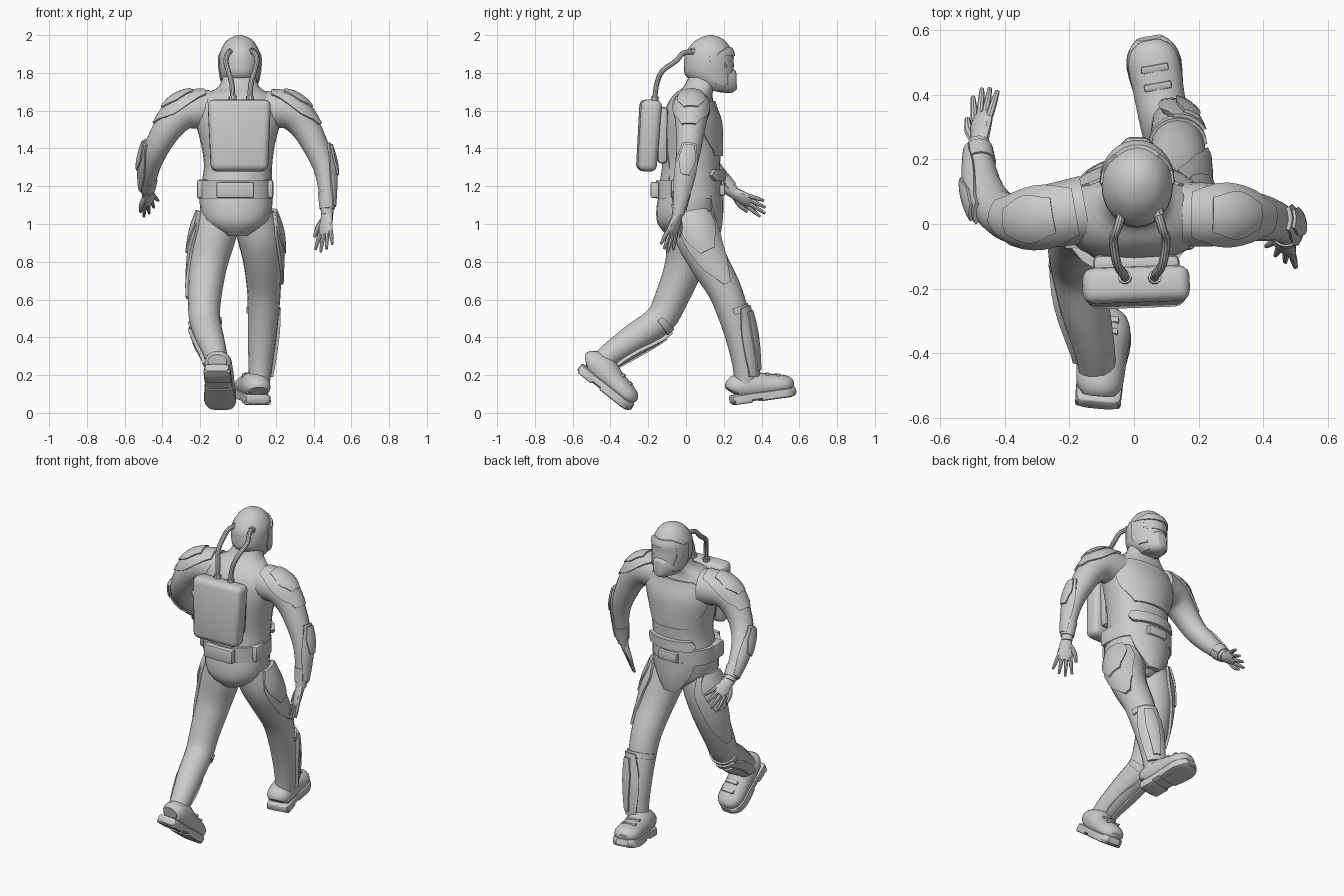
import bpy, bmesh
from math import sin, cos, pi, radians, copysign
from mathutils import Vector, Matrix

cube = bpy.data.objects.get("Cube")
if cube:
    bpy.data.objects.remove(cube)

X, Y, Z = Vector((1, 0, 0)), Vector((0, 1, 0)), Vector((0, 0, 1))
HERE = Matrix()


def finish(name, bm, at=HERE):
    bmesh.ops.recalc_face_normals(bm, faces=bm.faces)
    bm.transform(at)
    mesh = bpy.data.meshes.new(name)
    bm.to_mesh(mesh)
    bm.free()
    obj = bpy.data.objects.new(name, mesh)
    bpy.context.collection.objects.link(obj)
    bpy.ops.object.select_all(action='DESELECT')
    obj.select_set(True)
    bpy.context.view_layer.objects.active = obj
    bpy.ops.object.shade_smooth_by_angle(angle=radians(35))


def spline(pts, t):
    """Smooth interpolation through a list of (x, y, z, radius...) points."""
    last = len(pts) - 1
    t = min(max(t, 0), last)
    i = min(int(t), last - 1)
    f = t - i
    quad = [pts[min(max(i + k, 0), last)] for k in (-1, 0, 1, 2)]
    return [b + f * (c - a + f * (2 * a - 5 * b + 4 * c - d + f * (3 * (b - c) + d - a))) / 2
            for a, b, c, d in zip(*quad)]


def frame(pts, t, ref, flat):
    p = spline(pts, t)
    tan = Z if flat else (Vector(spline(pts, t + .3)[:3]) - Vector(spline(pts, t - .3)[:3])).normalized()
    u = (ref - ref.dot(tan) * tan).normalized()
    return Vector(p[:3]), u, tan.cross(u), p[3], p[-1]


def loft(bm, rings):
    rows = [[bm.verts.new(co) for co in ring] for ring in rings]
    n = len(rows[0])
    for a, b in zip(rows, rows[1:]):
        for k in range(n):
            bm.faces.new((a[k], a[(k + 1) % n], b[(k + 1) % n], b[k]))
    bm.faces.new(rows[0])
    bm.faces.new(rows[-1])


def add_tube(bm, pts, ref, flat=False, sides=16, square=1.0, fine=3):
    rings = []
    for s in range((len(pts) - 1) * fine + 1):
        c, u, v, a, b = frame(pts, s / fine, ref, flat)
        ring = []
        for k in range(sides):
            co, si = cos(2 * pi * k / sides), sin(2 * pi * k / sides)
            ring.append(c + u * a * copysign(abs(co) ** square, co) + v * b * copysign(abs(si) ** square, si))
        rings.append(ring)
    loft(bm, rings)


def tube(name, pts, ref, at=HERE, **options):
    bm = bmesh.new()
    add_tube(bm, pts, ref, **options)
    finish(name, bm, at)


def plate(name, pts, ref, start, end, widths, gap=.016, thick=.03, turn=0.0, flat=False, rows=9, cols=10):
    """Armour shell wrapped round part of a body tube; widths are half angles along it."""
    rings = []
    for r in range(rows):
        f = r / (rows - 1)
        c, u, v, a, b = frame(pts, start + f * (end - start), ref, flat)
        half = spline([(w,) for w in widths], f * (len(widths) - 1))[0]
        angles = [turn + half * (2 * k / (cols - 1) - 1) for k in range(cols)]
        outer = [c + u * (a + gap) * cos(q) + v * (b + gap) * sin(q) for q in angles]
        g = gap - thick
        inner = [c + u * (a + g) * cos(q) + v * (b + g) * sin(q) for q in reversed(angles)]
        rings.append(outer + inner)
    bm = bmesh.new()
    loft(bm, rings)
    finish(name, bm)


def box(name, centre, size, bevel=.01, at=HERE, taper=1.0, segments=2):
    bm = bmesh.new()
    bmesh.ops.create_cube(bm, size=1)
    for v in bm.verts:
        k = taper if v.co.z < 0 else 1
        v.co = Vector((v.co.x * size[0] * k, v.co.y * size[1] * k, v.co.z * size[2]))
    bmesh.ops.bevel(bm, geom=bm.edges[:], offset=bevel, segments=segments, profile=.5, affect='EDGES')
    finish(name, bm, at @ Matrix.Translation(centre))


# Torso, with the neck on top
torso = [(-.01, .0, .94, .1, .07), (-.01, .0, 1.0, .15, .16), (-.01, .005, 1.08, .162, .19),
         (-.01, .02, 1.18, .16, .19), (0, .03, 1.3, .15, .18), (0, .03, 1.42, .155, .195),
         (0, .03, 1.54, .15, .225), (0, .025, 1.63, .125, .22), (0, .04, 1.69, .1, .165),
         (.005, .075, 1.73, .085, .105), (.01, .11, 1.82, .08, .08)]
tube("torso", torso, Y, flat=True, sides=24, square=.9)
plate("chest_plate", torso, Y, 4.5, 7.3, (.7, 1.15, 1.1, .7), gap=.012, flat=True, rows=12, cols=16)
plate("belly_plate", torso, Y, 3.4, 3.9, (.75, .9, .8), gap=.03, flat=True, cols=14)
plate("lower_back_plate", torso, -Y, 3.3, 5, (.8, .7, .6), gap=.008, flat=True, cols=14)

# Groin plate hanging from the belt
apron = [(-.01, .03, .95, .145, .12), (-.01, .03, 1.0, .155, .14),
         (-.01, .025, 1.07, .165, .17), (-.01, .02, 1.15, .17, .19)]
plate("groin_plate", apron, Y, 0, 3, (.35, .6, .8, .9), gap=.008, flat=True, cols=14)

# Belt and pouches
belt = [(-.015, .015, z, .175, .2) for z in (1.135, 1.15, 1.215, 1.23)]
tube("belt", belt, Y, flat=True, sides=24, square=.9, fine=1)
box("belt_back_box", (-.015, -.165, 1.18), (.2, .045, .085))
box("belt_buckle", (-.01, .19, 1.18), (.13, .035, .06))
for side, s in (("left", 1), ("right", -1)):
    box(side + "_belt_pouch", (-.015 + s * .17, -.03, 1.185), (.065, .1, .1), .014)

# Helmet, visor and mask
head = [(.01, .175, 1.705, .06, .06), (.01, .155, 1.74, .1, .09), (.01, .125, 1.79, .13, .104),
        (.01, .12, 1.85, .13, .111), (.01, .123, 1.91, .124, .105), (.01, .127, 1.965, .085, .075),
        (.01, .13, 1.99, .045, .04), (.01, .13, 2.0, .01, .01)]
tube("helmet", head, Y, flat=True, sides=24)
plate("brow_guard", head, Y, 3.65, 4.4, (1.3, 1.1, .7), gap=.01, flat=True, cols=14)
plate("visor", head, Y, 2.7, 3.6, (.75, .9, .9), gap=.003, thick=.012, flat=True, cols=14)
for side, s in (("left", -1), ("right", 1)):
    plate(side + "_cheek_guard", head, Y, 1, 3.8, (.3, .4, .3, .35), gap=.006, turn=s * 1.2, flat=True)
muzzle = [(.01, .15, 1.765, .06, .09), (.01, .2, 1.76, .065, .078),
          (.01, .24, 1.758, .064, .056), (.01, .262, 1.757, .052, .036), (.01, .268, 1.757, .04, .025)]
tube("face_mask", muzzle, Z, square=.8)

# Backpack and air hoses
pack = (Matrix.Translation((.007, -.198, 1.468)) @ Matrix.Rotation(radians(2), 4, 'Z')
        @ Matrix.Rotation(radians(-4), 4, 'X'))
box("backpack", (0, 0, 0), (.335, .112, .38), .034, pack, taper=.9, segments=3)
box("backpack_mount", (.007, -.125, 1.47), (.27, .06, .3), .02, taper=.9)
for side, s in (("left", 1), ("right", -1)):
    def across(reach):
        return .018 + s * reach
    hose = [(across(.045), -.168, 1.64, .014), (across(.05), -.155, 1.74, .014),
            (across(.07), -.125, 1.81, .014), (across(.082), -.05, 1.865, .014),
            (across(.07), -.015, 1.905, .014), (across(.05), .05, 1.912, .014)]
    tube(side + "_air_hose", hose, X, sides=10)
    for part, (a, b) in (("lower", hose[:2]), ("upper", hose[:-3:-1])):
        ends = [a[:3] + (.021,), [p + .35 * (q - p) for p, q in zip(a[:3], b[:3])] + [.021]]
        tube(f"{side}_{part}_hose_socket", ends, X, sides=10, fine=1)

# Arms with shoulder pads and forearm guards
arms = {
    "left": [(.15, .03, 1.605, .1), (.27, .028, 1.597, .096), (.35, .025, 1.522, .08), (.412, .015, 1.41, .068),
             (.455, 0, 1.3, .057), (.47, -.02, 1.18, .044), (.472, -.042, 1.05, .032)],
    "right": [(-.15, .045, 1.605, .105), (-.28, .022, 1.597, .096), (-.36, .015, 1.522, .08),
              (-.422, .04, 1.42, .068), (-.46, .1, 1.33, .059), (-.476, .18, 1.24, .046), (-.48, .25, 1.17, .034)]}
for side, path in arms.items():
    out = X if side == "left" else -X
    tube(side + "_arm", path, Y)
    plate(side + "_shoulder_pad", path, Z, .3, 2.3, (.7, 1.25, 1.2, .5), gap=.01)
    plate(side + "_shoulder_cap", path, Z, .7, 1.6, (.5, .75, .4), gap=.017)
    plate(side + "_forearm_guard", path, out, 3.1, 5.6, (.5, 1.0, 1.1, .8), gap=.012)
    plate(side + "_elbow_guard", path, out, 3.2, 4.4, (.35, .6, .35), gap=.021)
    plate(side + "_wrist_cuff", path, out, 5.1, 5.7, (pi * .98, pi * .98), gap=.006, cols=18, rows=3)


# Hands: flattened palm, four fingers and a thumb
def hand(name, wrist, direction, thumb_side):
    d = Vector(direction).normalized()
    t = Vector(thumb_side)
    t = (t - t.dot(d) * d).normalized()
    w = Vector(wrist)
    bm = bmesh.new()

    def spot(along, sideways, *radii):
        return (*(w + (d * along + t * sideways) * 1.12), *radii)
    add_tube(bm, [spot(-.02, 0, .03, .026), spot(.03, 0, .038, .023),
                  spot(.075, 0, .045, .019), spot(.1, 0, .039, .012)], t, sides=12)
    for k, length in enumerate((.09, .105, .095, .075)):
        base = .03 - .02 * k
        add_tube(bm, [spot(.08, base, .012), spot(.08 + length / 2, base * 1.35, .011),
                      spot(.08 + length, base * 1.7, .007)], t, sides=8)
    add_tube(bm, [spot(.02, .02, .015), spot(.06, .05, .014), spot(.105, .064, .008)], d.cross(t), sides=8)
    finish(name, bm)


hand("left_hand", (.472, -.045, 1.05), (-.02, -.065, -.2), (-.7, .6, 0))
hand("right_hand", (-.48, .245, 1.17), (.02, .16, -.09), (-.65, 0, -.85))

# Legs with thigh plates and shin guards
legs = {
    "left": [(.08, .03, 1.04, .11), (.112, .06, .93, .115), (.13, .12, .8, .102), (.137, .2, .66, .09),
             (.135, .245, .54, .083), (.127, .285, .4, .075), (.118, .31, .25, .063), (.108, .315, .13, .056)],
    "right": [(-.095, .01, 1.04, .11), (-.128, .01, .93, .115), (-.16, -.01, .78, .102), (-.178, -.08, .6, .088),
              (-.175, -.14, .49, .082), (-.15, -.27, .4, .076), (-.12, -.4, .31, .062), (-.112, -.48, .24, .055)]}
for side, path in legs.items():
    out = X if side == "left" else -X
    tube(side + "_leg", path, X)
    plate(side + "_thigh_plate", path, out + Y * .35, .2, 2.9, (.7, 1.0, .9, .7, .2), gap=.014)
    plate(side + "_hip_plate", path, out + Y * .2, .1, 1.7, (.5, .75, .65, .35), gap=.023)
    shin_front = Y + out * .45
    plate(side + "_shin_guard", path, shin_front, 4, 6.4, (.6, .95, 1.0, .8), gap=.018)
    plate(side + "_shin_ridge", path, shin_front, 4.2, 6.2, (.25, .4, .35, .25), gap=.027)
    plate(side + "_knee_band", path, Y, 3.9, 4.15, (1.5, 1.5), gap=.008, cols=14, rows=3)

# Boots, built level and then posed
upper = [(0, -.078, .075, .035, .05), (0, -.055, .09, .062, .07), (0, .02, .092, .08, .076),
         (0, .1, .08, .066, .078), (0, .19, .07, .056, .08), (0, .235, .066, .044, .064), (0, .257, .06, .02, .035)]
sole = [(0, -.084, .03, .018, .048), (0, -.065, .03, .024, .07), (0, .05, .03, .024, .073),
        (0, .18, .03, .024, .085), (0, .235, .03, .024, .07), (0, .264, .034, .018, .038)]
fore_sole = [(0, .075, .016, .016, .074), (0, .18, .016, .016, .086),
             (0, .235, .016, .016, .068), (0, .256, .02, .012, .04)]
poses = {"left": ((.092, .323, .052), 8, 10), "right": ((-.108, -.513, .168), -38, -5)}
for side, (spot, pitch, yaw) in poses.items():
    at = (Matrix.Translation(spot) @ Matrix.Rotation(radians(yaw), 4, 'Z')
          @ Matrix.Rotation(radians(pitch), 4, 'X'))
    tube(side + "_boot", upper, Z, at)
    tube(side + "_boot_sole", sole, Z, at, square=.5)
    tube(side + "_fore_sole", fore_sole, Z, at, square=.4)
    box(side + "_heel_block", (0, -.025, .016), (.142, .095, .032), .008, at)
    for k in range(2):
        box(f"{side}_boot_strap_{k + 1}", (0, .125 + k * .055, .137 - k * .012), (.085, .022, .014), .004, at)
